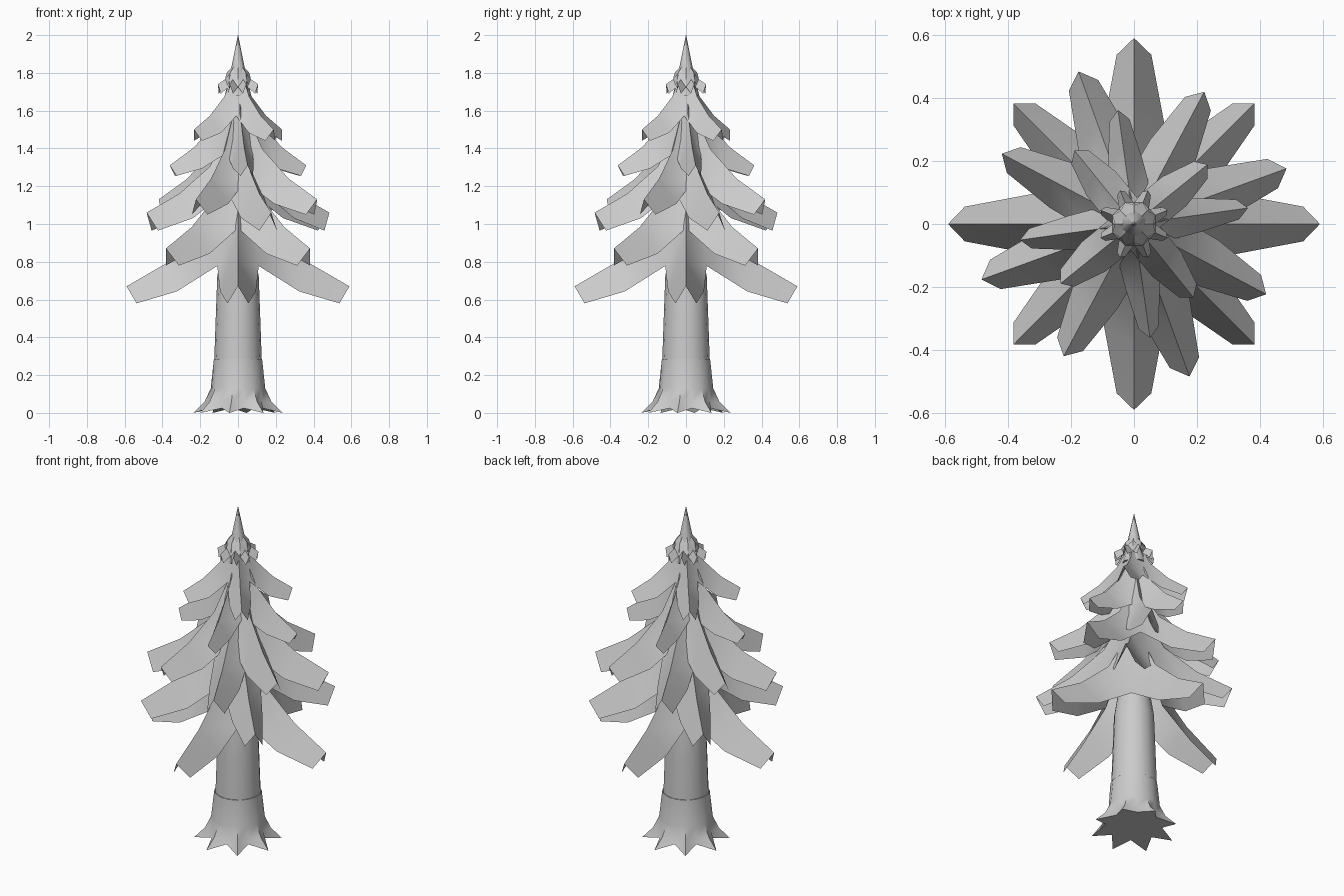
import bpy, bmesh
from math import cos, sin, radians, pi

if "Cube" in bpy.data.objects:
    bpy.data.objects.remove(bpy.data.objects["Cube"])


def finish(bm, name, angle=50):
    bmesh.ops.remove_doubles(bm, verts=bm.verts, dist=0.0005)
    bmesh.ops.recalc_face_normals(bm, faces=bm.faces)
    mesh = bpy.data.meshes.new(name)
    bm.to_mesh(mesh)
    bm.free()
    ob = bpy.data.objects.new(name, mesh)
    bpy.context.collection.objects.link(ob)
    bpy.ops.object.select_all(action='DESELECT')
    bpy.context.view_layer.objects.active = ob
    ob.select_set(True)
    bpy.ops.object.shade_smooth_by_angle(angle=radians(angle))
    return ob


def lofted(name, rings, cols=16, turn=0.0, cap=True):
    """Rings of (radius, z) at lobes and (radius, z) at valleys."""
    bm = bmesh.new()
    loops = []
    for pair in rings:
        loop = []
        for i in range(cols):
            r, z = pair[i % 2]
            a = turn + 2 * pi * i / cols
            loop.append(bm.verts.new((r * cos(a), r * sin(a), z)))
        loops.append(loop)
    for lo, hi in zip(loops, loops[1:]):
        for i in range(cols):
            j = (i + 1) % cols
            bm.faces.new((lo[i], lo[j], hi[j], hi[i]))
    if cap:
        bm.faces.new(loops[0])
        bm.faces.new(loops[-1])
    return finish(bm, name)


def tier(name, turn, reach, z_tip, height, drop, width, count=4, valley=0.15):
    """Skirt of folded, drooping boughs joined by valleys at the trunk."""
    bm = bmesh.new()
    half = pi / count
    ridge = [(reach, z_tip), (reach * .64, z_tip + height * .22),
             (reach * .31, z_tip + height * .53), (reach * .06, z_tip + height)]
    for k in range(count):
        a = radians(turn) + k * 2 * half
        for s in (-1, 1):
            def put(x, y, z):
                return bm.verts.new((x * cos(a) - s * y * sin(a),
                                     x * sin(a) + s * y * cos(a), z))
            r = [put(x, 0, z) for x, z in ridge]
            e = [put(reach * .91, width * .58, z_tip - drop),
                 put(reach * .55, width, z_tip - drop * .3),
                 put(valley * cos(half), valley * sin(half), z_tip + drop * 1.2),
                 put(reach * .06 * cos(half), reach * .06 * sin(half), z_tip + height)]
            for i in range(3):
                quad = (r[i], r[i + 1], e[i + 1], e[i])
                bm.faces.new(quad if s > 0 else quad[::-1])
    return finish(bm, name)


# Root collar with eight splayed toes
lofted("root_collar", [
    ((.24, 0), (.155, .025)),
    ((.18, .06), (.15, .065)),
    ((.147, .13), (.14, .13)),
    ((.13, .285), (.13, .285))], turn=radians(-11))

# Upper trunk
lofted("trunk", [((r, z),) * 2 for r, z in ((.126, .27), (.118, .5), (.11, .72), (.09, .85))])

# Bough tiers: turn, reach, tip height, rise, fold drop, half width, valley radius
tiers = [
    (0, .59, .67, .56, .09, .095, .155),
    (45, .54, .87, .52, .09, .085, .15),
    (20, .515, 1.06, .46, .095, .085, .14),
    (62, .475, 1.13, .50, .08, .08, .125),
    (8, .365, 1.31, .44, .055, .055, .10),
    (39, .30, 1.50, .33, .06, .06, .085),
]
for i, (turn, reach, z, rise, drop, width, valley) in enumerate(tiers):
    tier(f"bough_tier_{i + 1}", turn, reach, z, rise, drop, width, valley=valley)

# Small crown of eight leaflets and the top spike
tier("crown_leaflets", 22.5, .115, 1.74, .12, .05, .025, count=8, valley=.06)
lofted("top_spike", [((r, z),) * 2 for r, z in ((.07, 1.68), (.035, 1.83), (.001, 2.0))], cols=8)
